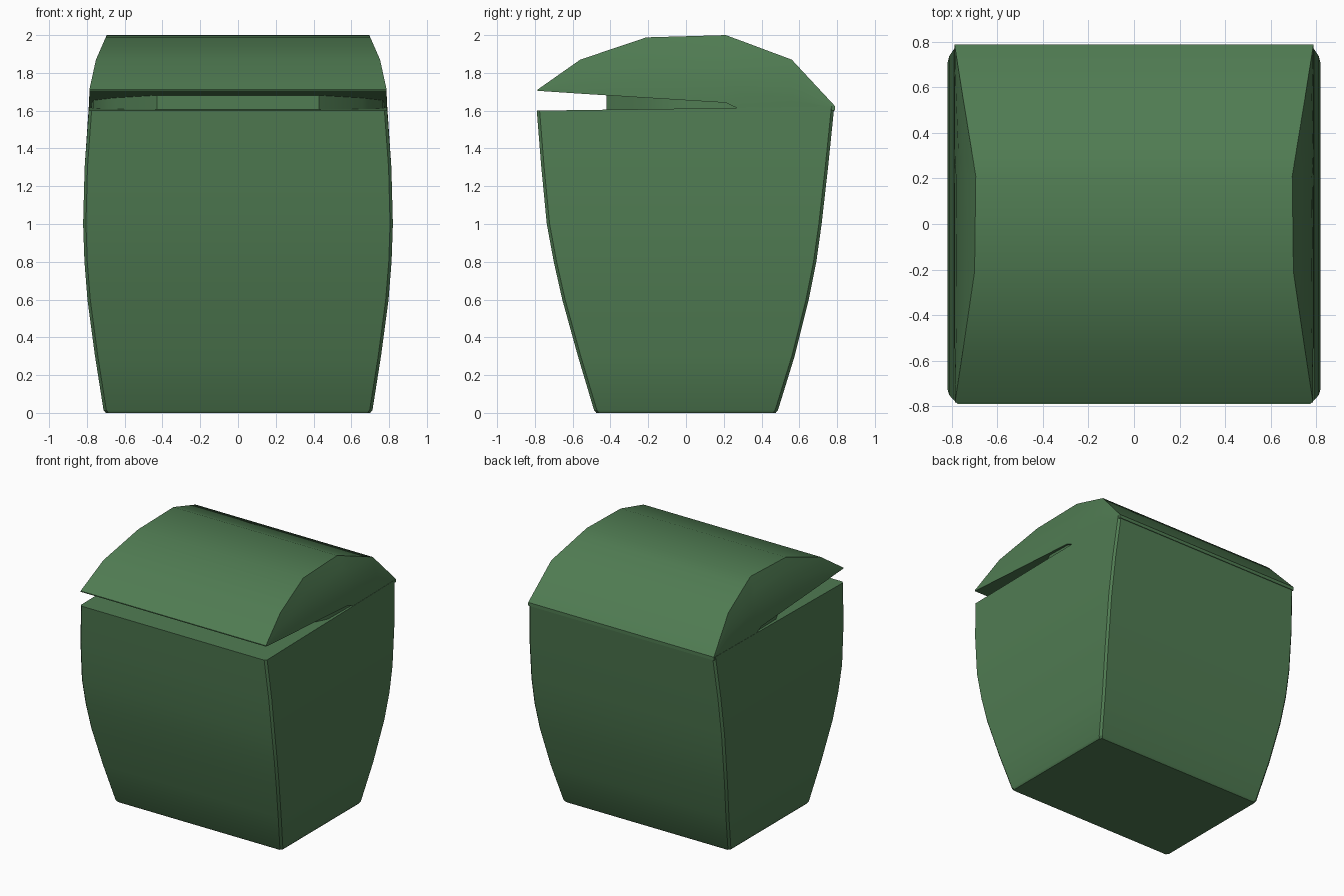
import bpy, bmesh, math

if "Cube" in bpy.data.objects:
    bpy.data.objects.remove(bpy.data.objects["Cube"])

green = bpy.data.materials.new("bin_green")
green.diffuse_color = (0.08, 0.2, 0.085, 1)
green.use_nodes = True
green.node_tree.nodes["Principled BSDF"].inputs["Base Color"].default_value = green.diffuse_color


def loft(name, rings):
    """Skin a list of equal-length closed rings and cap both ends."""
    bm = bmesh.new()
    vs = [[bm.verts.new(p) for p in r] for r in rings]
    n = len(vs[0])
    for a, b in zip(vs, vs[1:]):
        for i in range(n):
            j = (i + 1) % n
            bm.faces.new((a[i], a[j], b[j], b[i]))
    bm.faces.new(vs[0][::-1])
    bm.faces.new(vs[-1])
    bmesh.ops.recalc_face_normals(bm, faces=bm.faces)
    mesh = bpy.data.meshes.new(name)
    bm.to_mesh(mesh)
    bm.free()
    ob = bpy.data.objects.new(name, mesh)
    bpy.context.collection.objects.link(ob)
    mesh.materials.append(green)
    bpy.ops.object.select_all(action='DESELECT')
    ob.select_set(True)
    bpy.context.view_layer.objects.active = ob
    bpy.ops.object.shade_smooth_by_angle(angle=math.radians(30))
    return ob


# Bulging body: z, half width, front y, back y
levels = [(0, .70, -.475, .475), (.015, .712, -.487, .487), (.3, .757, -.572, .575),
          (.6, .797, -.655, .65), (.8, .813, -.70, .69), (1.0, .82, -.737, .718),
          (1.3, .812, -.766, .752), (1.6, .79, -.79, .785)]
c = .015
rings = []
for z, w, f, b in levels:
    ring = [(w - c, f), (w, f + c), (w, b - c), (w - c, b),
            (c - w, b), (-w, b - c), (-w, f + c), (c - w, f)]
    # the rim rises slightly towards the back
    rings.append([(x, y, z + (.022 * (y + .79) / 1.575 if z == 1.6 else 0))
                  for x, y in ring])
loft("bin_body", rings)

# Domed lid, narrowing upwards: y, lower z, upper z
profile = [(-.785, 1.705, 1.712), (-.56, 1.69, 1.87), (-.21, 1.668, 1.988),
           (.21, 1.642, 2.0), (.30, 1.60, 1.967), (.56, 1.60, 1.87), (.788, 1.60, 1.625)]


def half_width(z):
    pts = [(1.5, .79), (1.71, .787), (1.87, .752), (2.0, .695)]
    for (z0, w0), (z1, w1) in zip(pts, pts[1:]):
        if z <= z1:
            return w0 + (w1 - w0) * (z - z0) / (z1 - z0)
    return .695


rings = []
for y, lo, hi in profile:
    right = []
    for k in range(5):
        z = lo + (hi - lo) * k / 4
        right.append((half_width(z), y, z))
    rings.append(right + [(-x, y, z) for x, y, z in reversed(right)])
loft("bin_lid", rings)

# Recessed inner block closing the slot between body and lid
plan = [(.43, -.42), (.66, -.2), (.765, .0), (.775, .27), (.775, .6)]
plan = plan + [(-x, y) for x, y in reversed(plan)]
loft("slot_inner_block", [[(x, y, z) for x, y in plan] for z in (1.55, 1.72)])
